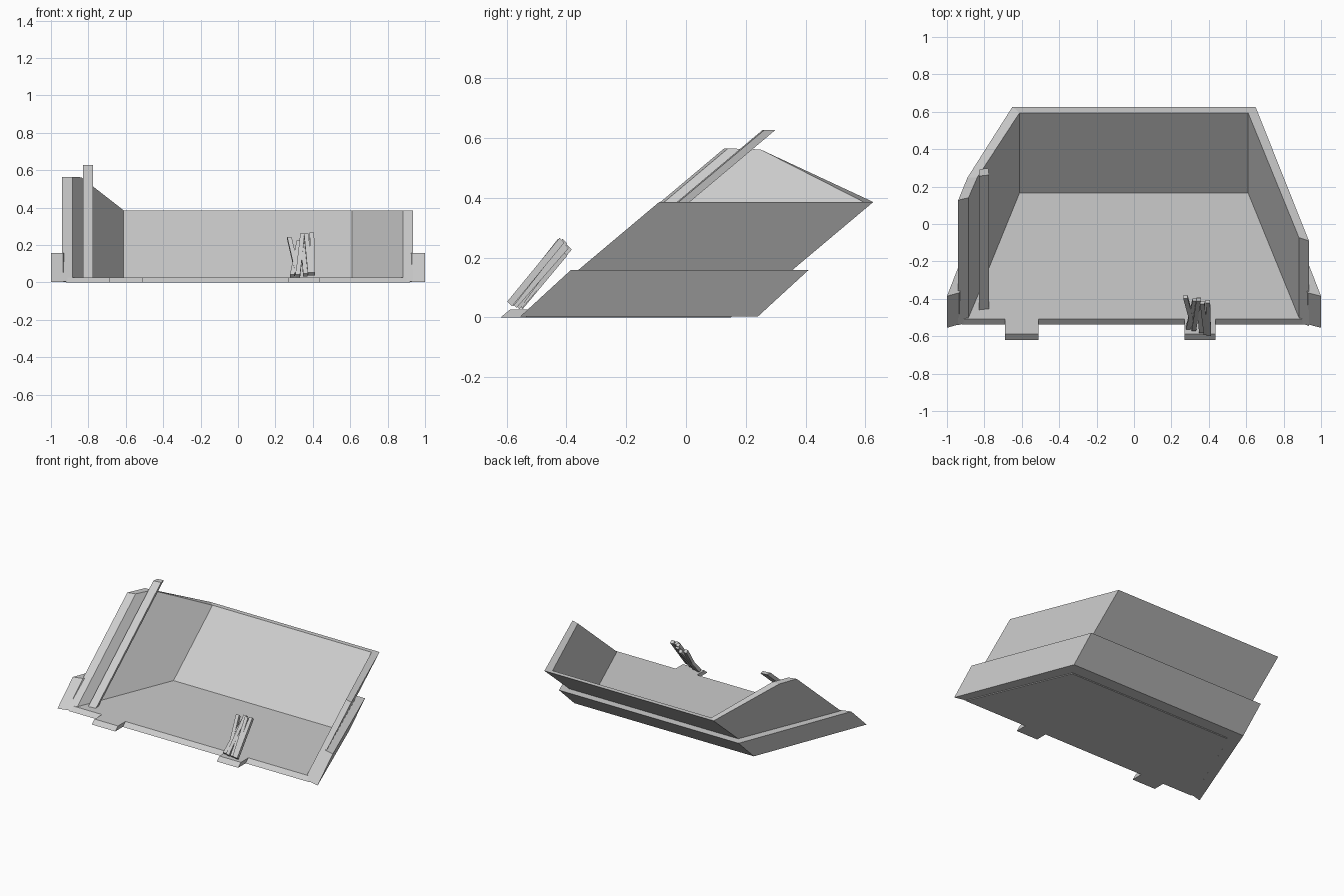
import bpy
from mathutils import Vector

if "Cube" in bpy.data.objects:
    bpy.data.objects.remove(bpy.data.objects["Cube"])

grey = bpy.data.materials.new("light grey")
grey.use_nodes = True
grey.diffuse_color = (0.6, 0.6, 0.6, 1)
grey.node_tree.nodes["Principled BSDF"].inputs["Base Color"].default_value = (0.6, 0.6, 0.6, 1)

LEAN = 1.19  # backward shift per unit of height


def make(name, verts, faces):
    mesh = bpy.data.meshes.new(name)
    mesh.from_pydata(verts, [], faces)
    mesh.materials.append(grey)
    obj = bpy.data.objects.new(name, mesh)
    bpy.context.collection.objects.link(obj)
    bpy.context.view_layer.objects.active = obj
    bpy.ops.object.select_all(action='DESELECT')
    obj.select_set(True)
    bpy.ops.object.mode_set(mode='EDIT')
    bpy.ops.mesh.select_all(action='SELECT')
    bpy.ops.mesh.normals_make_consistent(inside=False)
    bpy.ops.object.mode_set(mode='OBJECT')


def prism(name, plan, z0, z1, lean=LEAN):
    """Leaning extrusion of a ground plan."""
    n = len(plan)
    verts = [(x, y + lean * z, z) for z in (z0, z1) for x, y in plan]
    faces = [tuple(range(n)), tuple(range(n, 2 * n))]
    faces += [(i, (i + 1) % n, n + (i + 1) % n, n + i) for i in range(n)]
    make(name, verts, faces)


def open_wall(name, stations, z0, lean=LEAN):
    """Wall along stations of (outer point, inner point, top height)."""
    verts, faces = [], [(0, 1, 2, 3)]
    for (ox, oy), (ix, iy), top in stations:
        for x, y, z in ((ox, oy, z0), (ix, iy, z0), (ix, iy, top), (ox, oy, top)):
            verts.append((x, y + lean * z, z))
    for s in range(len(stations) - 1):
        a, b = 4 * s, 4 * s + 4
        faces += [(a + k, a + (k + 1) % 4, b + (k + 1) % 4, b + k) for k in range(4)]
    last = 4 * (len(stations) - 1)
    faces.append(tuple(range(last, last + 4)))
    make(name, verts, faces)


# Floor with two front tabs
prism("floor", [(-.92, -.538), (-.69, -.538), (-.69, -.62), (-.51, -.62), (-.51, -.538),
                (.27, -.538), (.27, -.62), (.435, -.62), (.435, -.538), (.92, -.538),
                (.63, .15), (-.63, .15)], 0, .026)

# Walls, with a raised gable on the right side
open_wall("walls", [((-.94, -.545), (-.885, -.532), .565),
                    ((-.89, -.42), (-.838, -.42), .562),
                    ((-.65, .167), (-.612, .135), .386),
                    ((.65, .167), (.61, .135), .386),
                    ((.935, -.549), (.882, -.532), .386)], .004)

# Low outer plinth around three sides
open_wall("plinth", [((-1, -.558), (-.935, -.54), .158),
                     ((-.69, .237), (-.64, .16), .158),
                     ((.69, .237), (.64, .16), .158),
                     ((1, -.558), (.93, -.54), .158)], .003, 1.09)

# Tall post beside the gable
prism("post", [(-.83, -.49), (-.775, -.484), (-.78, -.447), (-.825, -.454)], .02, .627)


# Bundle of leaning sticks on the front tab
def stick(name, base, tip, w=.012, d=.008):
    ring = [(-w, -d), (w, -d), (w, d), (-w, d)]
    verts = [Vector(p) + Vector((x, y, -y)) for p in (base, tip) for x, y in ring]
    make(name, verts, [(0, 1, 2, 3), (4, 5, 6, 7)] +
         [(i, (i + 1) % 4, 4 + (i + 1) % 4, 4 + i) for i in range(4)])


sticks = [((.32, -.555, .04), (.275, -.39, .235)),
          ((.29, -.555, .035), (.325, -.405, .215)),
          ((.32, -.565, .035), (.345, -.405, .255)),
          ((.36, -.575, .04), (.345, -.40, .24)),
          ((.385, -.585, .045), (.365, -.42, .255)),
          ((.40, -.59, .045), (.395, -.415, .258))]
for i, (base, tip) in enumerate(sticks):
    stick(f"stick_{i + 1}", base, tip)
